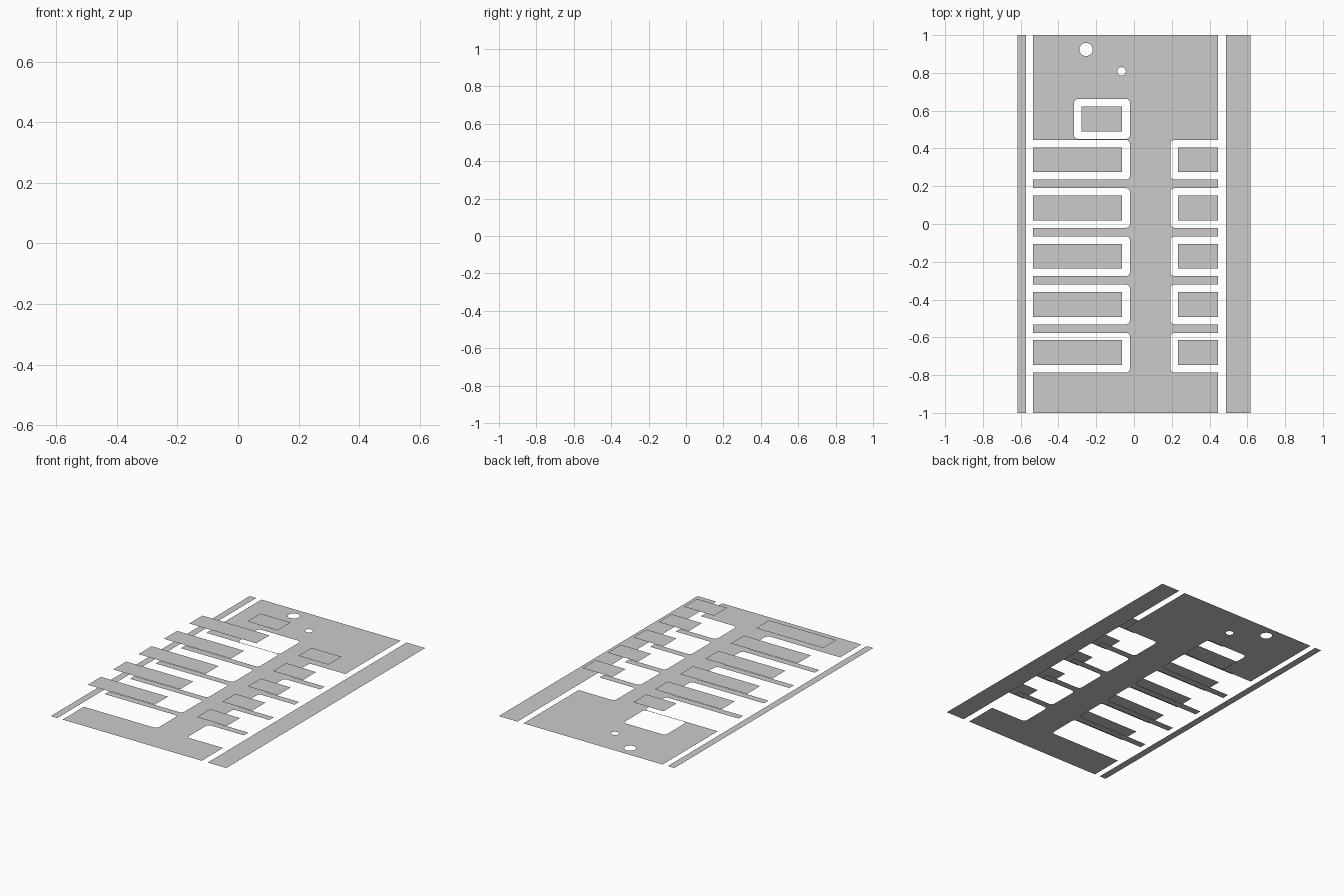
import bpy, bmesh, math
from mathutils import Vector

if "Cube" in bpy.data.objects:
    bpy.data.objects.remove(bpy.data.objects["Cube"])

PAD_Z = 0.125                                       # pads float above the plate
X0, X1 = -0.535, 0.445                              # plate side edges
TOPS = [0.445 - 0.2553 * i for i in range(5)]       # upper edge of each notch
NOTCH_H, R = 0.21, 0.022


def sheet(name, loops, z=0.0):
    """Flat upward-facing sheet from an outline and optional hole loops."""
    bm = bmesh.new()
    for loop in loops:
        vs = [bm.verts.new((x, y, z)) for x, y in loop]
        for a, b in zip(vs, vs[1:] + vs[:1]):
            bm.edges.new((a, b))
    if len(loops) == 1 and len(loops[0]) == 4:
        bm.faces.new(bm.verts)
    else:
        bmesh.ops.triangle_fill(bm, edges=bm.edges[:], use_beauty=True, normal=(0, 0, 1))
    for f in bm.faces:
        f.normal_update()
        if f.normal.z < 0:
            f.normal_flip()
    me = bpy.data.meshes.new(name)
    bm.to_mesh(me)
    bm.free()
    ob = bpy.data.objects.new(name, me)
    bpy.context.collection.objects.link(ob)
    return ob


def rect(xa, xb, ya, yb):
    return [(xa, ya), (xb, ya), (xb, yb), (xa, yb)]


def fillet(a, p, b, n=4):
    """Arc replacing right-angle corner p between neighbours a and b."""
    a, p, b = Vector(a), Vector(p), Vector(b)
    u, v = (a - p).normalized() * R, (b - p).normalized() * R
    arc = []
    for i in range(n + 1):
        t = math.pi / 2 * i / n
        arc.append(tuple(p + u * (1 - math.sin(t)) + v * (1 - math.cos(t))))
    return arc


def circle(cx, cy, r, n):
    return [(cx + r * math.cos(2 * math.pi * i / n),
             cy + r * math.sin(2 * math.pi * i / n)) for i in range(n)]


def notch(edge, inner, ya, yb):
    """Open slot with two rounded inner corners, walked from ya to yb."""
    p = [(edge, ya), (inner, ya), (inner, yb), (edge, yb)]
    return [p[0]] + fillet(*p[0:3]) + fillet(*p[1:4]) + [p[3]]


# Main plate: comb-shaped outline
outline = [(X0, -1), (X1, -1)]
for t in reversed(TOPS):
    outline += notch(X1, 0.192, t - NOTCH_H, t)
outline += [(X1, 1), (X0, 1)]
for t in TOPS:
    outline += notch(X0, -0.021, t, t - NOTCH_H)

# Rounded window and two round holes in the plate
w = rect(-0.318, -0.021, 0.45, 0.662)
window = [q for i in range(4) for q in fillet(w[i - 1], w[i], w[(i + 1) % 4])]
sheet("main_plate", [outline, window,
                     circle(-0.254, 0.924, 0.035, 24), circle(-0.066, 0.808, 0.023, 12)])

# Side strips
sheet("left_strip", [rect(-0.618, -0.572, -1, 1)])
sheet("right_strip", [rect(0.487, 0.618, -1, 1)])

# Raised pads over the notches and the window
for i, t in enumerate(TOPS):
    ya, yb = t - 0.171, t - 0.039
    sheet(f"left_pad_{i + 1}", [rect(X0, -0.063, ya, yb)], PAD_Z)
    sheet(f"right_pad_{i + 1}", [rect(0.233, X1, ya, yb)], PAD_Z)
sheet("window_pad", [rect(-0.277, -0.063, 0.489, 0.621)], PAD_Z)
